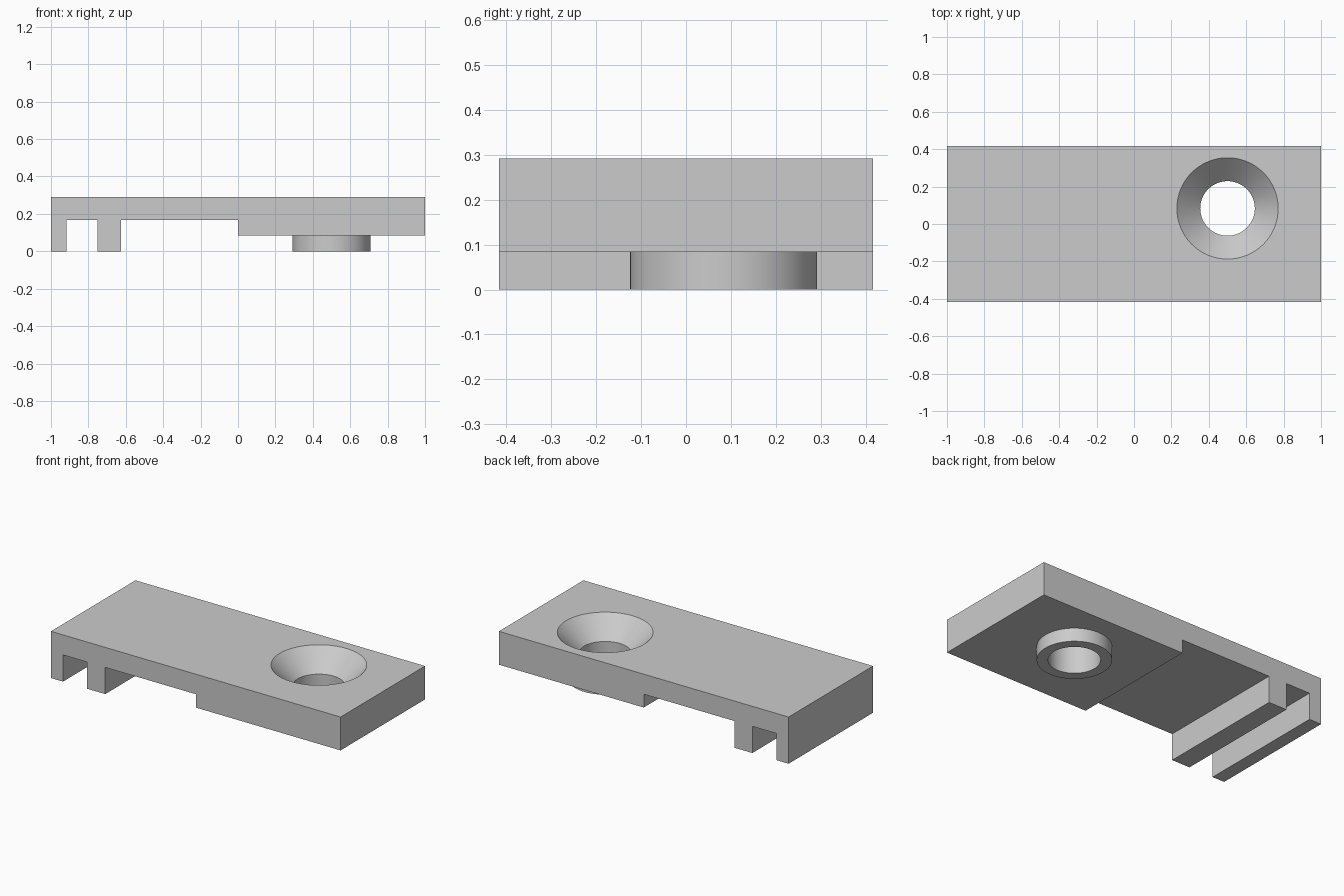
import bpy, bmesh, math
from mathutils import Matrix, Vector

if "Cube" in bpy.data.objects:
    bpy.data.objects.remove(bpy.data.objects["Cube"])

U = 1 / 12                       # one design unit
HALF_WIDTH = 5 * U
HOLE = Vector((6 * U, U, 0))     # axis of the screw hole

grey = bpy.data.materials.new("plain_grey")
grey.use_nodes = True
colour = (0.6, 0.6, 0.6, 1)
grey.diffuse_color = colour
grey.node_tree.nodes["Principled BSDF"].inputs["Base Color"].default_value = colour


def make_object(name, bm):
    bmesh.ops.recalc_face_normals(bm, faces=bm.faces)
    mesh = bpy.data.meshes.new(name)
    bm.to_mesh(mesh)
    bm.free()
    mesh.materials.append(grey)
    obj = bpy.data.objects.new(name, mesh)
    bpy.context.collection.objects.link(obj)
    return obj


def extrude_profile(name, points):
    """Side profile (x, z) drawn across the full width."""
    bm = bmesh.new()
    face = bm.faces.new([bm.verts.new((x * U, -HALF_WIDTH, z * U)) for x, z in points])
    new = bmesh.ops.extrude_face_region(bm, geom=[face])["geom"]
    verts = [v for v in new if isinstance(v, bmesh.types.BMVert)]
    bmesh.ops.translate(bm, verts=verts, vec=(0, 2 * HALF_WIDTH, 0))
    return make_object(name, bm)


def turned(name, points, segments=96):
    """Solid of revolution about the hole axis from (radius, z) points."""
    bm = bmesh.new()
    rings = []
    for r, z in points:
        ring = bmesh.ops.create_circle(
            bm, segments=segments, radius=r * U,
            matrix=Matrix.Translation(HOLE + Vector((0, 0, z * U))))["verts"]
        rings.append(ring)
    for a, b in zip(rings, rings[1:]):
        for i in range(segments):
            j = (i + 1) % segments
            bm.faces.new((a[i], a[j], b[j], b[i]))
    bm.faces.new(rings[0])
    bm.faces.new(rings[-1])
    return make_object(name, bm)


def combine(target, tool, operation):
    mod = target.modifiers.new(operation.lower(), 'BOOLEAN')
    mod.operation = operation
    mod.solver = 'EXACT'
    mod.object = tool
    bpy.context.view_layer.objects.active = target
    bpy.ops.object.modifier_apply(modifier=mod.name)
    bpy.data.objects.remove(tool)


# Plate with its thick end, the wide rib and the thin end lip
plate = extrude_profile("mounting_plate", [
    (-12, 0), (-11, 0), (-11, 2), (-9, 2), (-9, 0), (-7.5, 0), (-7.5, 2),
    (0, 2), (0, 1), (12, 1), (12, 3.5), (-12, 3.5)])

# Round boss under the thick end
combine(plate, turned("boss", [(2.5, 0), (2.5, 1.5)]), 'UNION')

# Countersunk through hole
combine(plate, turned("countersink_cutter", [
    (1.75, -1), (1.75, 2), (3.25, 3.5), (3.25, 4)]), 'DIFFERENCE')

# Smooth round walls, keep hard edges crisp
bpy.ops.object.select_all(action='DESELECT')
plate.select_set(True)
bpy.context.view_layer.objects.active = plate
bpy.ops.object.shade_smooth_by_angle(angle=math.radians(30))
